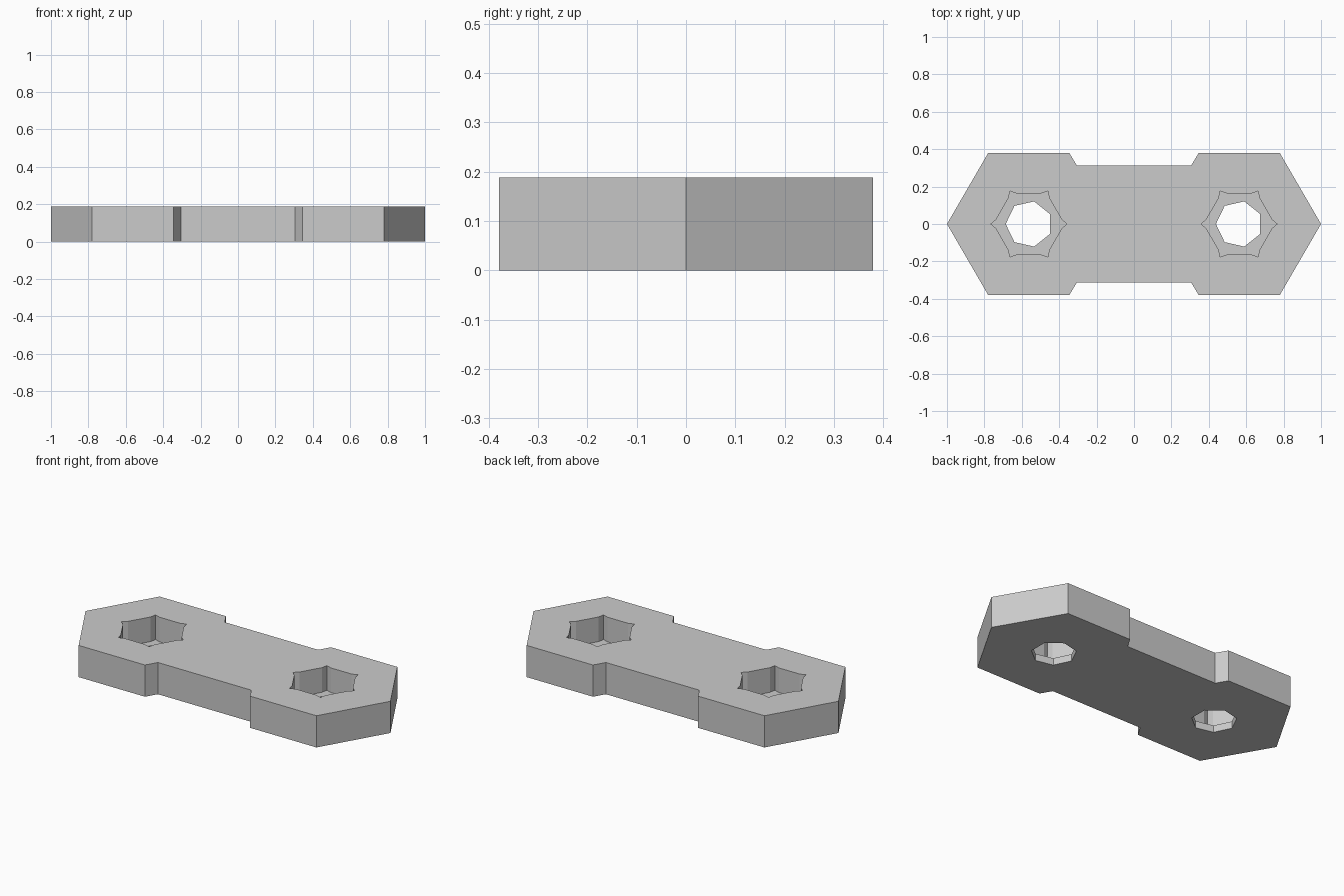
import bpy
import bmesh
from math import cos, sin, pi
from mathutils import Vector

if "Cube" in bpy.data.objects:
    bpy.data.objects.remove(bpy.data.objects["Cube"], do_unlink=True)

HEIGHT = 0.188      # plate thickness
HOLE_X = 0.562      # distance of each socket from the middle
FLOOR = 0.042       # socket floor height

grey = bpy.data.materials.new("light grey")
grey.use_nodes = True
grey.diffuse_color = (0.6, 0.6, 0.6, 1)
grey.node_tree.nodes["Principled BSDF"].inputs["Base Color"].default_value = (0.6, 0.6, 0.6, 1)


def prism(name, outline, bottom, top):
    """Extrude a flat outline straight up."""
    bm = bmesh.new()
    base = bm.faces.new([bm.verts.new((x, y, bottom)) for x, y in outline])
    ext = bmesh.ops.extrude_face_region(bm, geom=[base])
    moved = [v for v in ext["geom"] if isinstance(v, bmesh.types.BMVert)]
    bmesh.ops.translate(bm, verts=moved, vec=(0, 0, top - bottom))
    bmesh.ops.recalc_face_normals(bm, faces=bm.faces)
    mesh = bpy.data.meshes.new(name)
    bm.to_mesh(mesh)
    bm.free()
    mesh.materials.append(grey)
    obj = bpy.data.objects.new(name, mesh)
    bpy.context.collection.objects.link(obj)
    return obj


def ring(sides, radius, start=0.0):
    return [Vector((cos(start + 2 * pi * i / sides), sin(start + 2 * pi * i / sides))) * radius
            for i in range(sides)]


def socket_outline(radius, inset, share):
    """Hexagon whose sides are pulled in, leaving relieved corners."""
    corners = ring(6, radius)
    points = []
    for a, b in zip(corners, corners[1:] + corners[:1]):
        inward = -(a + b).normalized() * inset
        points += [a, a.lerp(b, share) + inward, a.lerp(b, 1 - share) + inward]
    return points


def shifted(points, x):
    return [(p.x + x, p.y) for p in points]


def cut(target, cutter):
    mod = target.modifiers.new("cut", "BOOLEAN")
    mod.operation = "DIFFERENCE"
    mod.solver = "EXACT"
    mod.object = cutter
    cutter.hide_render = True
    bpy.context.view_layer.objects.active = target
    bpy.ops.object.modifier_apply(modifier=mod.name)
    bpy.data.objects.remove(cutter, do_unlink=True)


# Plate outline: one quarter mirrored round to all four
quarter = [(0.78, 0.379), (0.345, 0.379), (0.306, 0.313)]
upper = [(1, 0)] + quarter + [(-x, y) for x, y in reversed(quarter)]
lower = [(-1, 0)] + [(-x, -y) for x, y in upper[1:]]
plate = prism("link_plate", upper + lower, 0, HEIGHT)

# Nut sockets from above, with seven-sided bolt holes through their floors
for x in (-HOLE_X, HOLE_X):
    cut(plate, prism("socket_cutter", shifted(socket_outline(0.203, 0.012, 0.17), x),
                     FLOOR, HEIGHT + 0.1))
    cut(plate, prism("bolt_hole_cutter", shifted(ring(7, 0.124, pi), x), -0.1, HEIGHT + 0.05))
